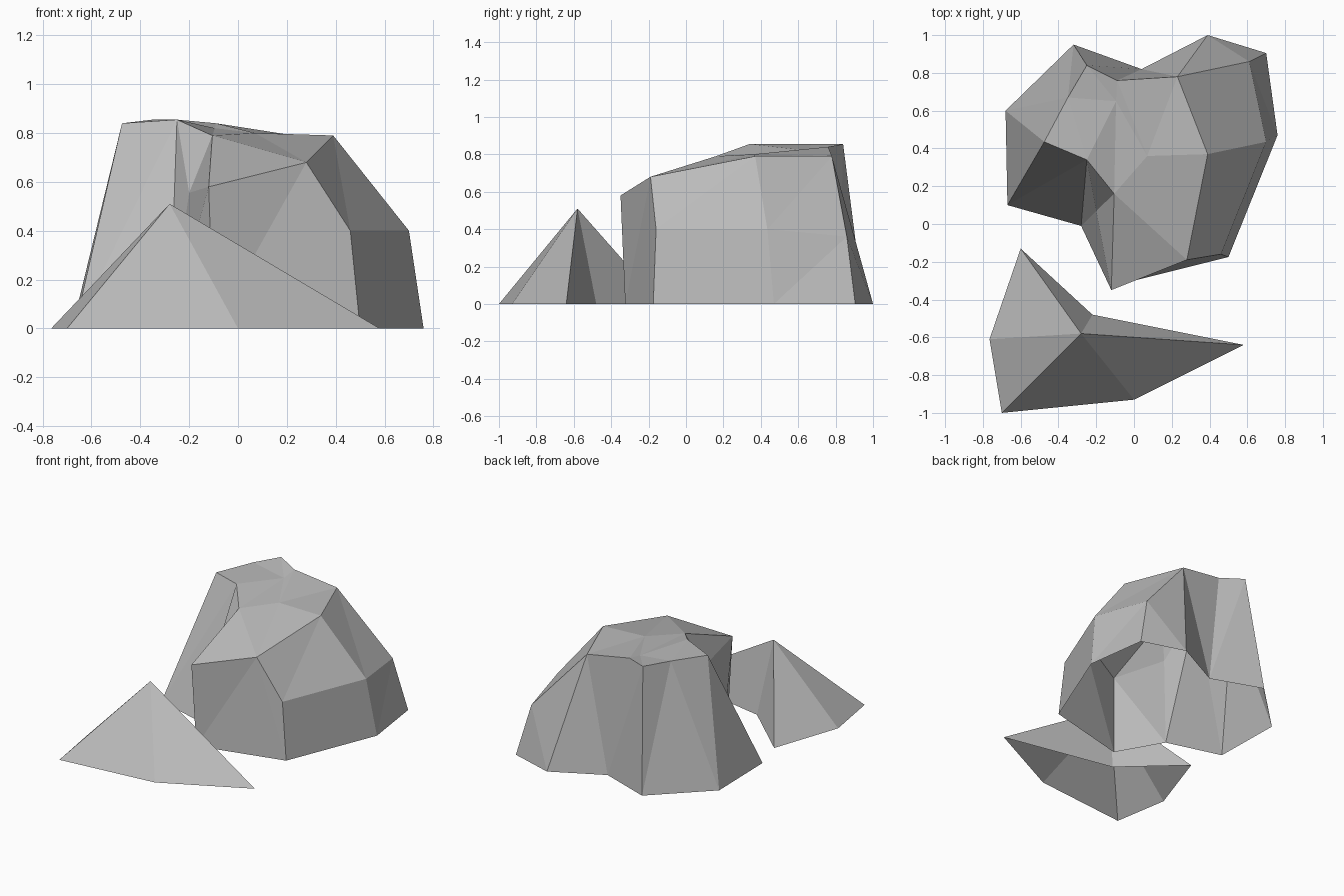
import bpy
import bmesh

default_cube = bpy.data.objects.get("Cube")
if default_cube:
    bpy.data.objects.remove(default_cube, do_unlink=True)

# Single stone colour
stone = bpy.data.materials.new("stone_grey")
stone.use_nodes = True
stone_colour = (0.5, 0.5, 0.5, 1)
stone.diffuse_color = stone_colour
stone.node_tree.nodes["Principled BSDF"].inputs["Base Color"].default_value = stone_colour


def strip(upper, lower):
    """Triangles joining two matching runs of corners; repeated corners make fans."""
    faces = []
    for i in range(len(upper) - 1):
        up_now, up_next = upper[i], upper[i + 1]
        low_now, low_next = lower[i], lower[i + 1]
        if low_now != low_next:
            faces.append((low_now, low_next, up_next))
        if up_now != up_next:
            faces.append((low_now, up_next, up_now))
    return faces


def fan(centre, rim):
    """Triangles from one corner to a run of corners."""
    return [(centre, a, b) for a, b in zip(rim, rim[1:])]


def ring(names, points, height=None):
    """Label the corners of one ring of the rock."""
    if height is not None:
        points = [(x, y, height) for x, y in points]
    return dict(zip(names, points))


def build_rock(name, corners, faces):
    bm = bmesh.new()
    verts = {key: bm.verts.new(co) for key, co in corners.items()}
    for face in faces:
        bm.faces.new([verts[key] for key in face])
    mesh = bpy.data.meshes.new(name)
    bm.to_mesh(mesh)
    bm.free()
    mesh.materials.append(stone)
    rock = bpy.data.objects.new(name, mesh)
    bpy.context.collection.objects.link(rock)
    return rock


# Large boulder: foot, shoulder and crown rings, plus a notch in the front
foot = ring("pqrvwxyzmn", [
    (-.1, -.325), (.5, -.175), (.76, .47), (.7, .905), (.39, 1),
    (.04, .82), (-.32, .95), (-.68, .6), (-.67, .1), (-.28, -.01)], height=0)
shoulder = ring("stu", [(.46, -.16, .4), (.7, .435, .4), (.61, .86, .36)])
crown = ring("PBCDEFGHIT", [
    (-.12, -.35, .58), (.28, -.19, .68), (.39, .37, .79), (.23, .78, .79),
    (-.09, .76, .84), (-.25, .84, .855), (-.35, .67, .855),
    (-.475, .435, .84), (-.25, .34, .855), (-.105, .16, .79)])
dents = ring("klo", [(-.2, .07, .555), (.07, .36, .8), (-.095, .65, .82)])

walls = (
    strip("PB", "pp") + fan("B", "pqs")            # front
    + strip("BCD", "stu") + strip("stu", "qrv")    # right side
    + fan("w", "Duv")                              # back corner
    + strip("DDEFGHHI", "wxxyzzmn")                # back and left side
    + fan("k", "PTIn") + strip("kP", "np"))        # notch
top = (
    fan("B", "TP") + fan("l", "TBCDEoT")
    + fan("o", "EFGIT") + fan("I", "GH"))
build_rock("large_boulder", {**foot, **shoulder, **crown, **dents}, walls + top)

# Small pointed rock: a fan from the peak to its foot
small_foot = ring("abcdef", [
    (-.6, -.13), (-.765, -.61), (-.7, -1), (0, -.93), (.58, -.64), (-.22, -.48)], height=0)
peak = ring("P", [(-.28, -.58, .51)])
build_rock("small_rock", {**small_foot, **peak}, fan("P", "abcdefa"))
